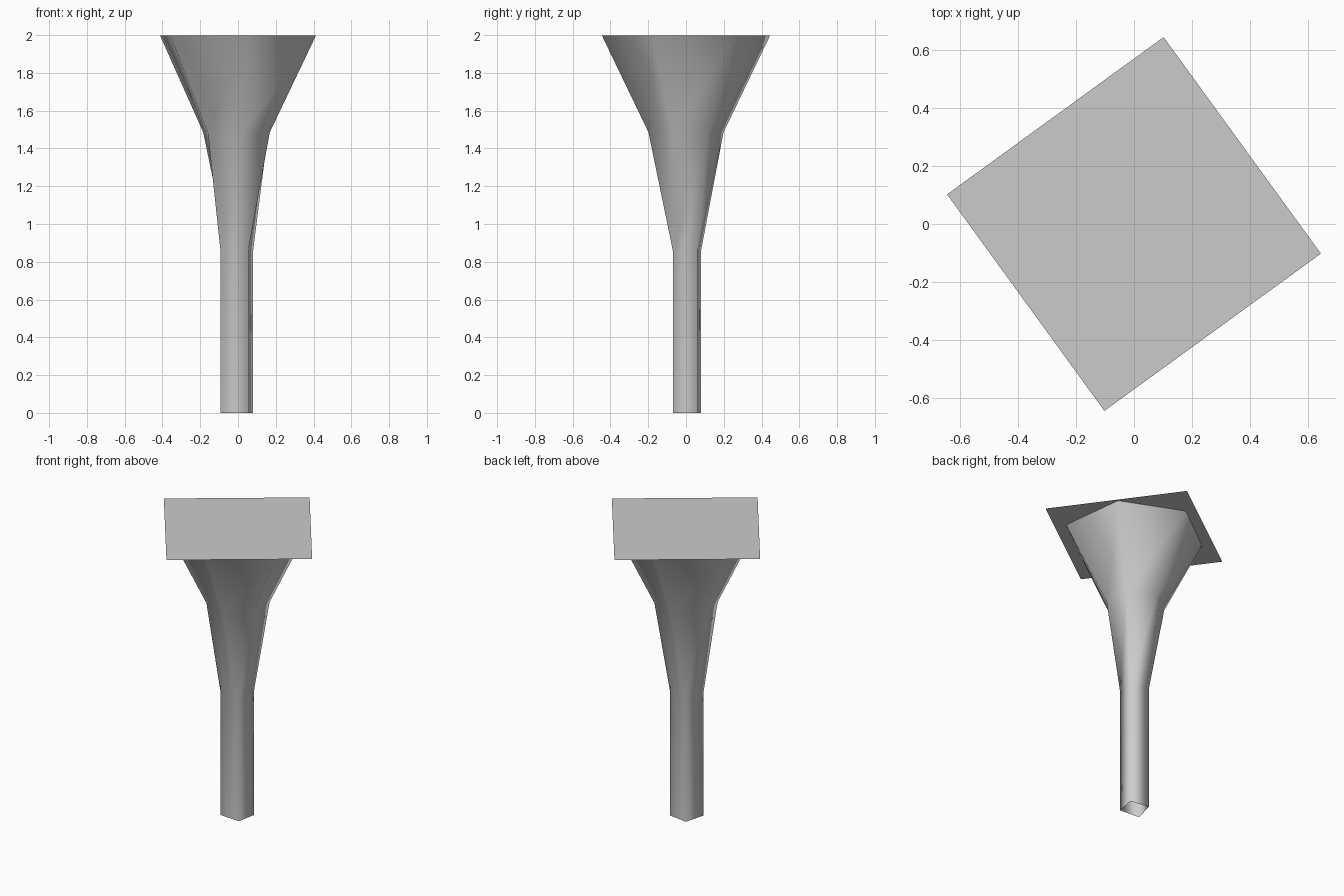
import bpy, bmesh
from math import cos, sin, radians
from mathutils import Vector

cube = bpy.data.objects.get("Cube")
if cube:
    bpy.data.objects.remove(cube, do_unlink=True)

# One plain grey for everything
grey = bpy.data.materials.new("plain_grey")
grey.use_nodes = True
colour = (0.6, 0.6, 0.6, 1)
grey.diffuse_color = colour
grey.node_tree.nodes["Principled BSDF"].inputs["Base Color"].default_value = colour


def finish(name, bm, smooth):
    bmesh.ops.recalc_face_normals(bm, faces=bm.faces)
    for face in bm.faces:
        face.smooth = smooth
    mesh = bpy.data.meshes.new(name)
    bm.to_mesh(mesh)
    bm.free()
    mesh.materials.append(grey)
    obj = bpy.data.objects.new(name, mesh)
    bpy.context.collection.objects.link(obj)
    return obj


def ring(bm, points, z):
    return [bm.verts.new((x, y, z)) for x, y in points]


def polygon(count, radius, start):
    angles = [radians(start + 360 * i / count) for i in range(count)]
    return [(radius * cos(a), radius * sin(a)) for a in angles]


def bridge(bm, lower, upper):
    # Repeated vertices in a ring collapse quads into triangles
    n = len(lower)
    for i in range(n):
        j = (i + 1) % n
        corners = [lower[i], lower[j], upper[j], upper[i]]
        bm.faces.new(list(dict.fromkeys(corners)))


# Hollow column: four-sided stem opening into a six-sided funnel
bm = bmesh.new()
stem_section = [(0.08, 0.06), (-0.055, 0.08), (-0.093, -0.06), (0.055, -0.07)]
foot = ring(bm, stem_section, 0)
neck = ring(bm, stem_section, 0.86)
waist_section = polygon(6, 0.2, 37)
waist_section[5] = (0.168, -0.07)
waist = ring(bm, waist_section, 1.485)
rim = ring(bm, polygon(6, 0.449, 37), 1.999)
bridge(bm, foot, neck)
bridge(bm, [neck[i] for i in (0, 1, 1, 2, 3, 3)], waist)
bridge(bm, waist, rim)
finish("funnel_column", bm, True)

# Thin square top
bm = bmesh.new()
bm.faces.new(ring(bm, polygon(4, 0.652, 81), 2))
plate = finish("top_plate", bm, False)
if plate.data.polygons[0].normal.dot(Vector((0, 0, 1))) < 0:
    plate.data.flip_normals()
